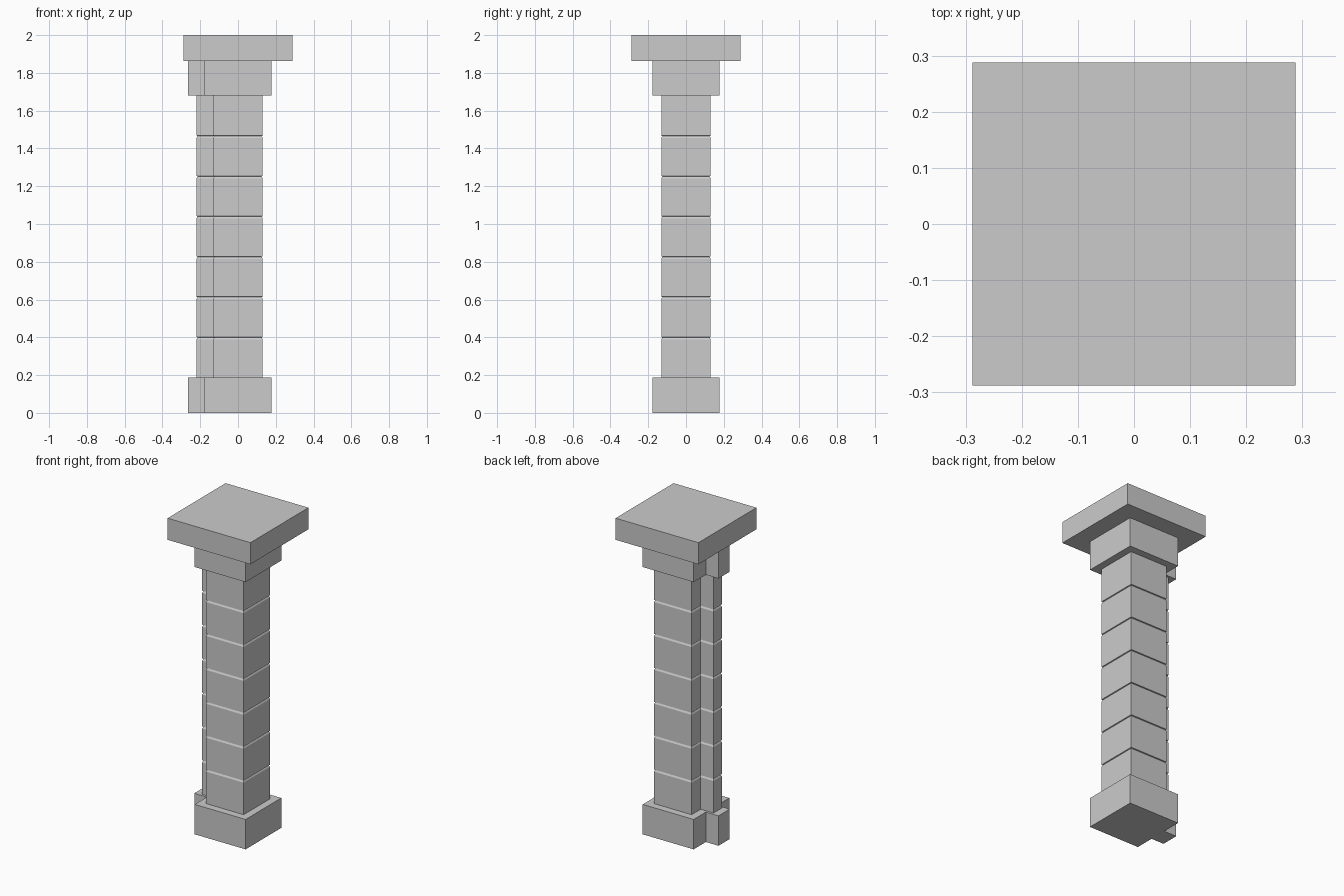
import bpy, bmesh

if "Cube" in bpy.data.objects:
    bpy.data.objects.remove(bpy.data.objects["Cube"])


def tee(half, reach, rib, inset=0.0):
    """Square outline with a narrow rib projecting on the -x side."""
    h, x, r = half - inset, -reach + inset, rib - inset
    return [(-h, -h), (h, -h), (h, h), (-h, h),
            (-h, r), (x, r), (x, -r), (-h, -r)]


def stack(name, layers):
    """Skin a list of (outline, z) layers into a closed solid."""
    bm = bmesh.new()
    rings = [[bm.verts.new((x, y, z)) for x, y in outline] for outline, z in layers]
    for a, b in zip(rings, rings[1:]):
        n = len(a)
        for i in range(n):
            j = (i + 1) % n
            bm.faces.new((a[i], a[j], b[j], b[i]))
    bm.faces.new(rings[0][::-1])
    bm.faces.new(rings[-1])
    bmesh.ops.recalc_face_normals(bm, faces=bm.faces)
    mesh = bpy.data.meshes.new(name)
    bm.to_mesh(mesh)
    bm.free()
    obj = bpy.data.objects.new(name, mesh)
    bpy.context.collection.objects.link(obj)
    return obj


# Base and capital blocks share one ribbed outline
block = tee(0.177, 0.265, 0.056)
stack("base", [(block, 0.0), (block, 0.188)])
stack("capital", [(block, 1.68), (block, 1.864)])

# Shaft of seven stone courses, each with a small chamfer at its top joint
z0, z1, courses = 0.188, 1.68, 7
full = tee(0.131, 0.22, 0.041)
cut = tee(0.131, 0.22, 0.041, 0.006)
layers = [(full, z0)]
for i in range(1, courses):
    z = z0 + (z1 - z0) * i / courses
    layers += [(full, z - 0.012), (cut, z - 0.001), (full, z + 0.001)]
layers.append((full, z1))
stack("shaft", layers)

# Square top slab
slab = [(-0.288, -0.288), (0.288, -0.288), (0.288, 0.288), (-0.288, 0.288)]
stack("top_slab", [(slab, 1.864), (slab, 2.0)])
